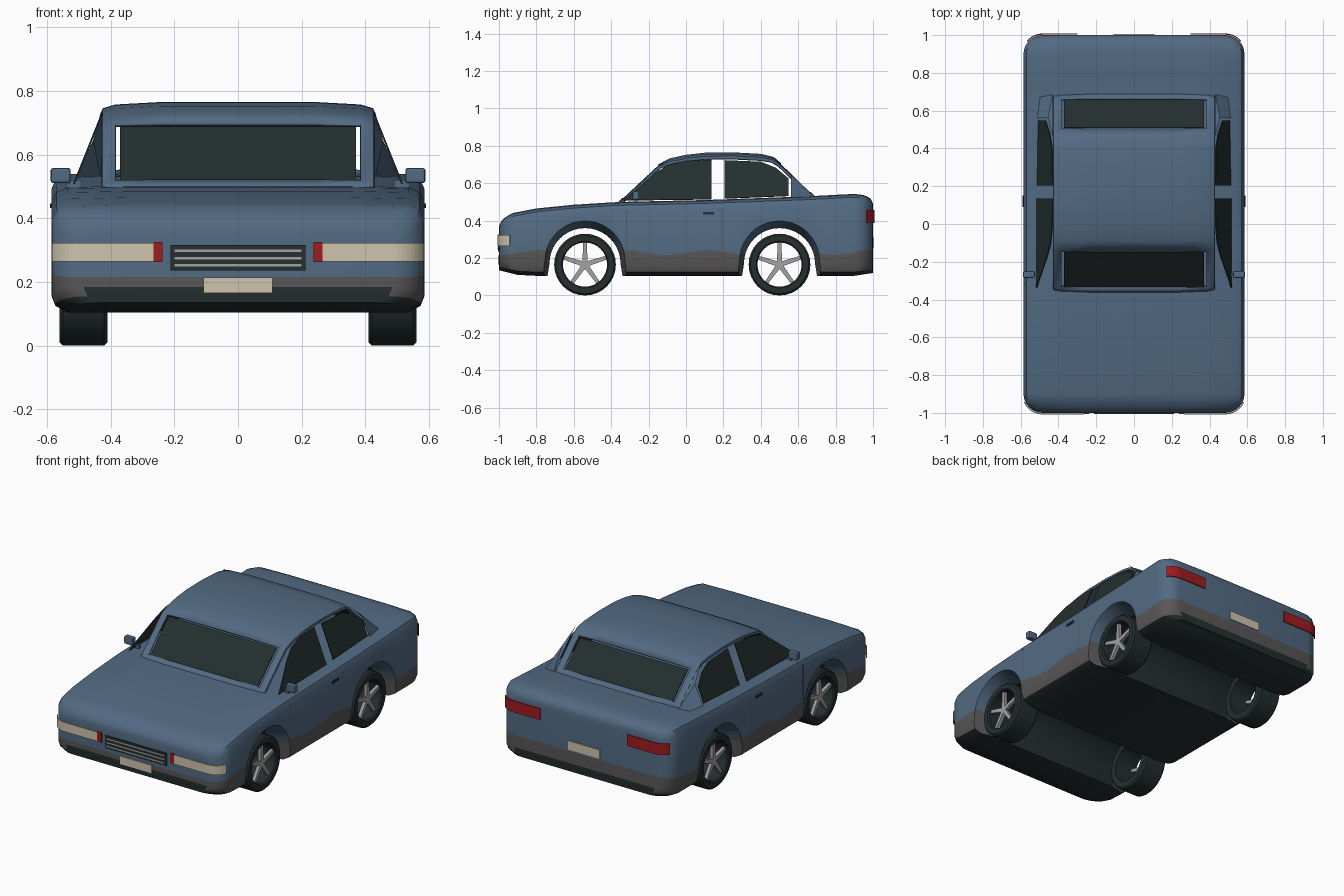
import bpy, bmesh, math
from mathutils import Vector

cube = bpy.data.objects.get("Cube")
if cube:
    bpy.data.objects.remove(cube)


def material(name, rgb):
    m = bpy.data.materials.new(name)
    m.use_nodes = True
    m.diffuse_color = (*rgb, 1)
    m.node_tree.nodes["Principled BSDF"].inputs["Base Color"].default_value = (*rgb, 1)
    return m


BLUE = material("body blue", (0.085, 0.145, 0.225))
GREY = material("sill grey", (0.1, 0.095, 0.098))
DARK = material("dark trim", (0.018, 0.028, 0.028))
CREAM = material("lamp cream", (0.62, 0.55, 0.42))
RED = material("lamp red", (0.34, 0.012, 0.014))
METAL = material("wheel metal", (0.36, 0.36, 0.37))


def make(name, verts, faces, mats, ids=None, smooth=None, recalc=True):
    me = bpy.data.meshes.new(name)
    me.from_pydata(verts, [], faces)
    for m in mats:
        me.materials.append(m)
    if ids:
        me.polygons.foreach_set("material_index", ids)
    if recalc:
        bm = bmesh.new()
        bm.from_mesh(me)
        bmesh.ops.recalc_face_normals(bm, faces=bm.faces)
        bm.to_mesh(me)
        bm.free()
    ob = bpy.data.objects.new(name, me)
    bpy.context.collection.objects.link(ob)
    if smooth:
        smooth_shade(ob, smooth)
    return ob


def activate(ob):
    bpy.ops.object.select_all(action='DESELECT')
    ob.select_set(True)
    bpy.context.view_layer.objects.active = ob


def smooth_shade(ob, degrees):
    activate(ob)
    bpy.ops.object.shade_smooth_by_angle(angle=math.radians(degrees))


def box(name, lo, hi, mat):
    v = [(x, y, z) for x in (lo[0], hi[0]) for y in (lo[1], hi[1]) for z in (lo[2], hi[2])]
    f = [(0, 1, 3, 2), (4, 6, 7, 5), (0, 4, 5, 1), (2, 3, 7, 6), (0, 2, 6, 4), (1, 5, 7, 3)]
    return make(name, v, f, [mat])


def slab(name, points, thick, mat, recalc=True):
    """Flat polygon given a thickness."""
    ob = make(name, points, [tuple(range(len(points)))], [mat], recalc=recalc)
    mod = ob.modifiers.new("thickness", 'SOLIDIFY')
    mod.thickness, mod.offset = thick, 0
    return ob


def lerp(table, y):
    for (a, p), (b, q) in zip(table, table[1:]):
        if y <= b:
            return p + (q - p) * max(0, y - a) / (b - a)
    return table[-1][1]


# Lower body: cross-sections lofted from nose to tail
TOP = [(-1, .37), (-.99, .395), (-.97, .415), (-.93, .44), (-.8, .465), (-.6, .485), (-.36, .5),
       (.1, .51), (.65, .53), (.9, .543), (.96, .535), (.99, .515), (1, .49)]
BASE = [(-1, .135), (-.9, .11), (-.8, .105), (.9, .105), (1, .12)]
CORNER = [math.radians(a) for a in range(0, 91, 15)]
stations = [(-.9 - .1 * math.cos(a), .485 + .1 * math.sin(a)) for a in CORNER]
stations += [(-.8 + .1 * i, .585) for i in range(17)]
stations += [(-y, w) for y, w in reversed(stations[:len(CORNER)])]


def half_section(y, w):
    t, b = lerp(TOP, y), lerp(BASE, y)
    grey = .23 + .015 * math.sin(14 * y)
    return [(w * .6, t), (w - .05, t - .004), (w - .015, t - .018), (w, t - .05),
            (w, grey), (w, b + .05), (w - .012, b + .02), (w - .05, b)]


SEG = [0, 0, 0, 0, 1, 1, 2]
verts, faces, ids = [], [], []
for y, w in stations:
    half = half_section(y, w)
    verts += [(x, y, z) for x, z in half] + [(-x, y, z) for x, z in reversed(half)]
n = 16
ring_ids = SEG + [2] + SEG[::-1] + [0]
for s in range(len(stations) - 1):
    for k in range(n):
        a, b = s * n + k, s * n + (k + 1) % n
        faces.append((a, b, b + n, a + n))
        ids.append(ring_ids[k])
for start in (0, (len(stations) - 1) * n):
    for k in range(7):
        faces.append((start + k, start + k + 1, start + n - 2 - k, start + n - 1 - k))
        ids.append(2 if k >= 5 else SEG[k])
body = make("lower_body", verts, faces, [BLUE, GREY, DARK], ids)

# Wheel arches: full-width tunnels with flared mouths
AXLES = {"front": -.54, "rear": .5}
for axle, cy in AXLES.items():
    verts, faces, ids = [], [], []
    for x, r, cz in ((-.62, .215, .185), (-.59, .215, .185), (-.46, .19, .17),
                     (.46, .19, .17), (.59, .215, .185), (.62, .215, .185)):
        prof = [(-r - .03, -.02)]
        prof += [(-r * math.cos(math.pi * i / 20), cz + r * math.sin(math.pi * i / 20)) for i in range(21)]
        prof += [(r + .03, -.02)]
        verts += [(x, cy + p, z) for p, z in prof]
    m = len(prof)
    for s in range(5):
        for k in range(m):
            a, b = s * m + k, s * m + (k + 1) % m
            faces.append((a, b, b + m, a + m))
            ids.append(2 if s == 2 else 1 if k < 3 or k > m - 5 else 0)
    faces += [tuple(range(m)), tuple(range(5 * m, 6 * m))]
    ids += [2, 2]
    cutter = make("arch_cutter", verts, faces, [BLUE, GREY, DARK], ids)
    cutter.hide_render = True
    mod = body.modifiers.new("arch", 'BOOLEAN')
    mod.operation, mod.solver, mod.object = 'DIFFERENCE', 'EXACT', cutter
    activate(body)
    bpy.ops.object.modifier_apply(modifier="arch")
    bpy.data.objects.remove(cutter)
smooth_shade(body, 35)

# Cabin shell: roof ribbon with front and rear window openings
ROOF = [(-.37, .49), (-.34, .522), (-.15, .7), (-.09, .732), (0, .752), (.1, .763), (.25, .765),
        (.4, .757), (.47, .74), (.51, .705), (.665, .555), (.7, .52)]
half = [(.24, 0), (.385, .008), (.425, .02), (.43, .034)]
cols = [(-x, d) for x, d in reversed(half)] + half
verts, faces = [], []
for i, (y, z) in enumerate(ROOF):
    p, q = ROOF[max(i - 1, 0)], ROOF[min(i + 1, len(ROOF) - 1)]
    tangent = Vector((q[0] - p[0], q[1] - p[1])).normalized()
    for x, d in cols:
        d *= tangent.x ** 2
        verts.append((x, y + tangent.y * d, z - tangent.x * d))
c = len(cols)
for i in range(len(ROOF) - 1):
    for j in range(c - 1):
        if not (i in (1, 9) and 2 <= j <= 4):
            faces.append((i * c + j, i * c + j + 1, (i + 1) * c + j + 1, (i + 1) * c + j))
roof = make("cabin_roof", verts, faces, [BLUE], recalc=False)
mod = roof.modifiers.new("thickness", 'SOLIDIFY')
mod.thickness, mod.offset = .012, -1
smooth_shade(roof, 35)

# Windscreen and rear window
for name, i in (("windscreen", 1), ("rear_window", 9)):
    (y0, z0), (y1, z1) = ROOF[i], ROOF[i + 1]
    drop = .014
    slab(name, [(-.37, y0, z0 - drop), (.37, y0, z0 - drop), (.37, y1, z1 - drop), (-.37, y1, z1 - drop)],
         .006, DARK)

# Side windows, rear pillars, mirrors, handles and door seams
FRONT_PANE = [(-.335, .508), (-.17, .65), (-.1, .695), (0, .718), (.135, .724), (.135, .514)]
REAR_PANE = [(.205, .518), (.205, .722), (.4, .714), (.48, .682), (.548, .625), (.548, .532)]
for side, s in (("left", 1), ("right", -1)):
    for name, pane in (("front", FRONT_PANE), ("rear", REAR_PANE)):
        slab(f"{name}_side_window_{side}", [(s * (.43 + (.72 - z) * .4), y, z) for y, z in pane], .006, DARK)
    pillar = [(s * .43, .465, .735), (s * .455, .562, .645), (s * .515, .562, .515),
              (s * .5, .68, .52), (s * .43, .69, .525), (s * .43, .51, .7)]
    make(f"rear_pillar_{side}", pillar, [(0, 1, 5), (5, 1, 4), (1, 2, 3, 4)], [BLUE])

    def side_box(name, x0, x1, y0, y1, z0, z1, mat):
        return box(f"{name}_{side}", (min(s * x0, s * x1), y0, z0), (max(s * x0, s * x1), y1, z1), mat)

    mirror = side_box("mirror", .525, .588, -.285, -.25, .51, .558, BLUE)
    bev = mirror.modifiers.new("round", 'BEVEL')
    bev.width, bev.segments = .008, 2
    side_box("mirror_stalk", .49, .54, -.275, -.26, .495, .52, BLUE)
    side_box("door_handle", .58, .59, .09, .15, .432, .446, DARK)
    for name, y in (("front", -.32), ("rear", .19)):
        side_box(f"{name}_door_seam", .58, .586, y, y + .004, .24, .46, GREY)


# Lamps wrapped around the body corners
def wrap_lamp(name, s, end, x0, z0, z1, turn, mat):
    path = [(x0, 1.005)]
    for i in range(9):
        a = math.radians(turn) * i / 8
        path.append((.485 + .105 * math.sin(a), .9 + .105 * math.cos(a)))
    k = len(path)
    v = [(s * x, end * y, z) for z in (z0, z1) for x, y in path]
    ob = make(name, v, [(i, i + 1, i + 1 + k, i + k) for i in range(k - 1)], [mat])
    mod = ob.modifiers.new("thickness", 'SOLIDIFY')
    mod.thickness, mod.offset = .006, 0


for side, s in (("left", 1), ("right", -1)):
    wrap_lamp(f"headlight_{side}", s, -1, .265, .265, .322, 66, CREAM)
    wrap_lamp(f"tail_light_{side}", s, 1, .3, .388, .458, 50, RED)
    x0, x1 = sorted((s * .237, s * .265))
    box(f"front_marker_{side}", (x0, -1.006, .262), (x1, -.998, .325), RED)

# Grille and number plates
box("grille", (-.212, -1.005, .236), (.212, -.998, .316), DARK)
for z in (.252, .275, .298):
    box("grille_bar", (-.2, -1.007, z - .004), (.2, -1.003, z + .004), METAL)
box("front_plate", (-.108, -1.006, .165), (.108, -.998, .214), CREAM)
box("rear_plate", (-.108, .998, .255), (.108, 1.006, .31), CREAM)

# Wheels: open tyre rings with five-spoke rims
TYRE = [(.41, .118), (.41, .155), (.42, .165), (.55, .165), (.56, .155), (.56, .125), (.552, .118)]
N = 32
for axle, cy in AXLES.items():
    for side, s in (("left", 1), ("right", -1)):
        verts, faces, k = [], [], len(TYRE)
        for i in range(N):
            a = math.tau * i / N
            verts += [(s * x, cy + r * math.sin(a), .165 + r * math.cos(a)) for x, r in TYRE]
            for j in range(k):
                p, q = i * k + j, i * k + (j + 1) % k
                faces.append((p, q, (q + k) % (N * k), (p + k) % (N * k)))
        make(f"{axle}_tyre_{side}", verts, faces, [DARK], smooth=35)
        verts, faces = [], []
        for i in range(5):
            a = math.tau * i / 5
            out, across = Vector((0, math.sin(a), math.cos(a))), Vector((0, math.cos(a), -math.sin(a)))
            o = len(verts)
            for x in (.525, .545):
                for r, w in ((0, .014), (.12, .01)):
                    for e in (-1, 1):
                        verts.append(Vector((s * x, cy, .165)) + out * r + across * w * e)
            faces += [tuple(o + t for t in f) for f in
                      ((0, 1, 3, 2), (4, 6, 7, 5), (0, 2, 6, 4), (1, 5, 7, 3), (0, 4, 5, 1), (2, 3, 7, 6))]
        make(f"{axle}_spokes_{side}", verts, faces, [METAL])
